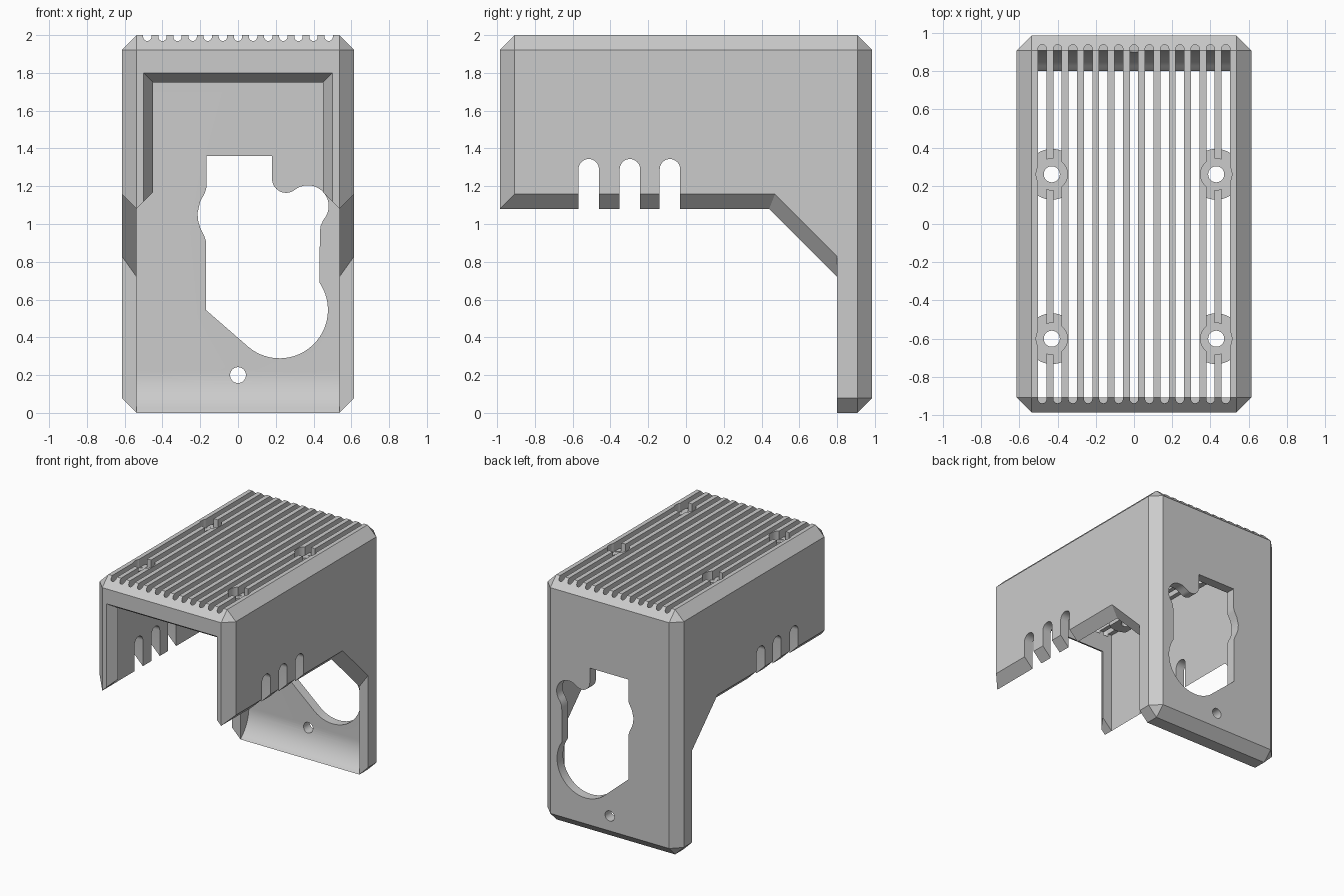
import bpy, bmesh
from math import cos, sin, radians

cube = bpy.data.objects.get("Cube")
if cube:
    bpy.data.objects.remove(cube, do_unlink=True)

W, L, H = 0.615, 0.985, 2.0     # half width, half length, height
T = 0.078                       # wall thickness and chamfer
IX, IY, IZ = W - T, L - T, H - T

grey = bpy.data.materials.new("light grey plastic")
grey.use_nodes = True
grey.diffuse_color = (0.6, 0.6, 0.6, 1)
grey.node_tree.nodes["Principled BSDF"].inputs["Base Color"].default_value = (0.6, 0.6, 0.6, 1)


def arc(cx, cy, r, a, b, n=16):
    angles = [radians(a + (b - a) * i / n) for i in range(n + 1)]
    return [(cx + r * cos(t), cy + r * sin(t)) for t in angles]


def circle(cx, cy, r, n=40):
    return arc(cx, cy, r, 0, 360, n)[:-1]


def place(p, axis, d):
    """Put a 2D point at depth d along an axis."""
    return {"X": (d, *p), "Y": (p[0], d, p[1]), "Z": (*p, d)}[axis]


def loft(bm, sections):
    """Closed solid through matching cross-sections."""
    rings = [[bm.verts.new(p) for p in s] for s in sections]
    n = len(rings[0])
    faces = [bm.faces.new(rings[0]), bm.faces.new(rings[-1])]
    for r, s in zip(rings, rings[1:]):
        for i in range(n):
            j = (i + 1) % n
            faces.append(bm.faces.new((r[i], r[j], s[j], s[i])))
    bmesh.ops.recalc_face_normals(bm, faces=faces)


def prism(bm, pts, axis, lo, hi):
    loft(bm, [[place(p, axis, d) for p in pts] for d in (lo, hi)])


def make(name, bm):
    mesh = bpy.data.meshes.new(name)
    bm.to_mesh(mesh)
    bm.free()
    mesh.materials.append(grey)
    ob = bpy.data.objects.new(name, mesh)
    bpy.context.collection.objects.link(ob)
    return ob


def combine(target, bm, operation="DIFFERENCE"):
    tool = make("helper", bm)
    tool.hide_render = True
    mod = target.modifiers.new("cut", "BOOLEAN")
    mod.operation, mod.solver, mod.object = operation, "EXACT", tool
    bpy.context.view_layer.objects.active = target
    bpy.ops.object.modifier_apply(modifier=mod.name)
    bpy.data.objects.remove(tool, do_unlink=True)


# Chamfered outer block
bm = bmesh.new()
prism(bm, [(-W, -L), (W, -L), (W, L), (-W, L)], "Z", 0, H)
bmesh.ops.bevel(bm, geom=bm.edges[:], offset=T, segments=1, affect="EDGES")
cover = make("vented_cover", bm)

# Hollow interior, with a curved ramp at the foot of the back plate
bm = bmesh.new()
ramp = arc(IY - 0.27, 0.22, 0.27, 0, -53, 14)
ramp = [(y, z) for y, z in ramp if z > 0.01]
prism(bm, [(-IY, IZ), (IY, IZ)] + ramp + [(0.80, 0), (0.80, -0.2), (-IY, -0.2)], "X", -IX, IX)
combine(cover, bm)

# Side walls trimmed along a slanted lower edge
bm = bmesh.new()
for side in (1, -1):
    sections = []
    for x in (0.38, IX, 0.70):
        t = abs(x - IX)
        outline = [(-1.2, 1.08 + t), (0.44 + 0.4 * t, 1.08 + t),
                   (0.80, 0.72 + 1.4 * t), (0.80, -0.2), (-1.2, -0.2)]
        sections.append([place(p, "X", side * x) for p in outline])
    loft(bm, sections)
combine(cover, bm)

# Flared front opening
bm = bmesh.new()
sections = []
for y in (-1.1, -0.85):
    inset = (y + L) * 0.05 / T
    x, z = 0.50 - inset, 1.80 - inset
    sections.append([(-x, y, -0.3), (x, y, -0.3), (x, y, z), (-x, y, z)])
loft(bm, sections)
combine(cover, bm)

# Cable slots in both side walls
bm = bmesh.new()
for y in (-0.515, -0.297, -0.085):
    prism(bm, arc(y, 1.29, 0.054, 0, 180) + [(y - 0.054, 0.9), (y + 0.054, 0.9)], "X", -0.8, 0.8)
combine(cover, bm)

# Connector cutout and screw hole in the back plate
bm = bmesh.new()
cutout = [(-0.17, 0.545), (-0.17, 0.91), (-0.18, 0.94), (-0.2, 0.98), (-0.212, 1.02),
          (-0.214, 1.06), (-0.2, 1.12), (-0.175, 1.165), (-0.168, 1.19), (-0.168, 1.36), (0.18, 1.36)]
cutout += arc(0.255, 1.24, 0.075, 180, 300)
cutout += arc(0.37, 1.095, 0.11, 122, -42)
cutout += [(0.437, 0.99), (0.433, 0.95)]
cutout += arc(0.22, 0.545, 0.256, 34, -129, 32)
prism(bm, cutout, "Y", 0.7, 1.1)
prism(bm, circle(0, 0.2, 0.042), "Y", 0.7, 1.1)
combine(cover, bm)

# Long vent slots in the top
bm = bmesh.new()
for i in range(-6, 7):
    x, r, e = i * 0.08, 0.022, 0.916
    prism(bm, arc(x, e, r, 0, 180, 10) + arc(x, -e, r, 180, 360, 10), "Z", 1.90, 2.1)
combine(cover, bm)

# Four screw bosses below the vents, then their recesses and holes
centres = [(x, y) for x in (-0.43, 0.43) for y in (-0.60, 0.26)]
bm = bmesh.new()
for cx, cy in centres:
    half = arc(0, 0, 0.133, 53, 127, 12)
    outline = half + [(-x, -y) for x, y in half]
    prism(bm, [(cx + x, cy + y) for x, y in outline], "Z", 1.85, 1.93)
combine(cover, bm, "UNION")
bm = bmesh.new()
for c in centres:
    prism(bm, circle(*c, 0.082), "Z", 1.928, 2.1)
combine(cover, bm)
bm = bmesh.new()
for c in centres:
    prism(bm, circle(*c, 0.042), "Z", 1.8, 2.1)
combine(cover, bm)

# Smooth curves, crisp edges
bpy.ops.object.select_all(action="DESELECT")
cover.select_set(True)
bpy.context.view_layer.objects.active = cover
bpy.ops.object.shade_smooth_by_angle(angle=radians(25))
